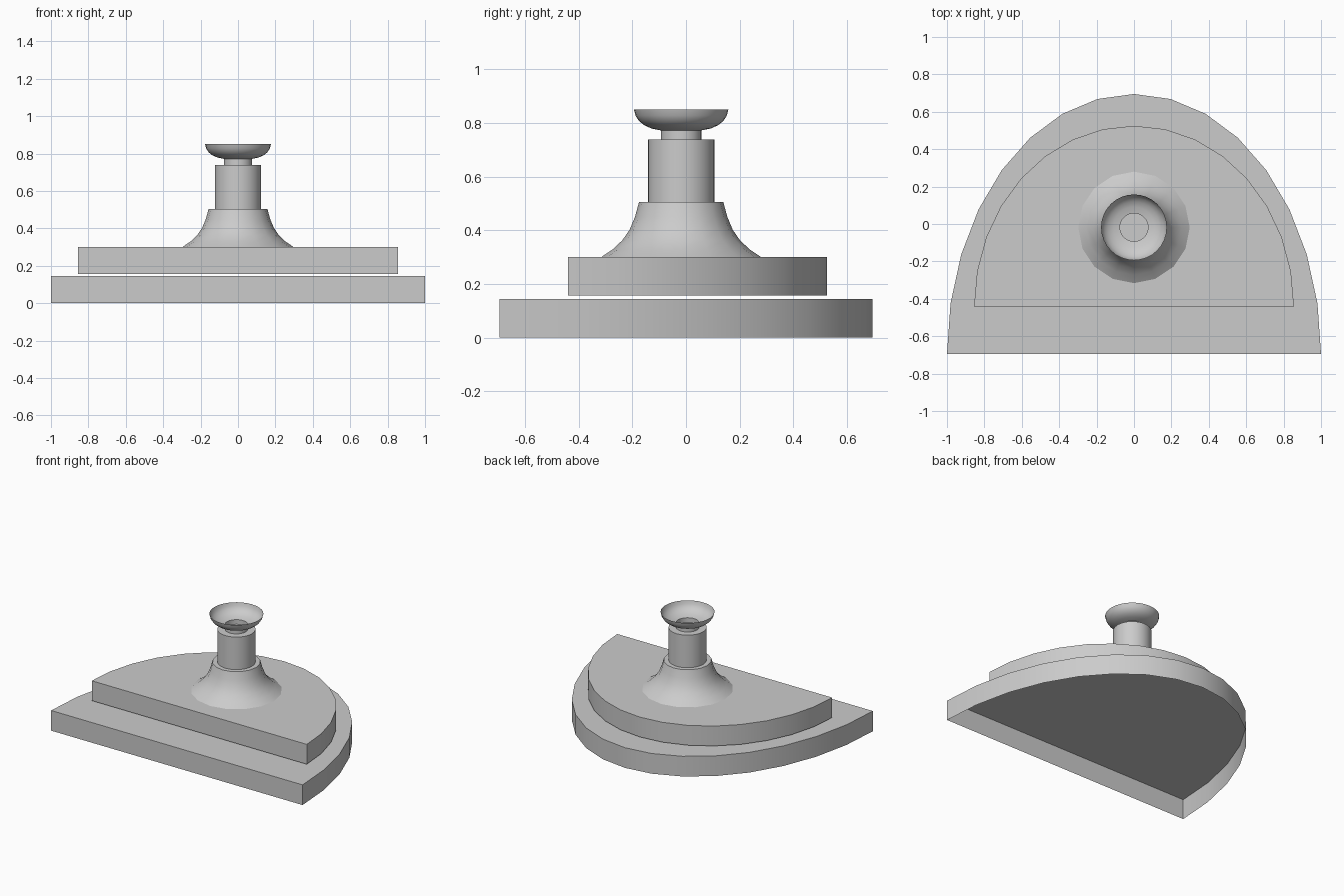
import bpy, bmesh
from math import sin, cos, pi, radians

if "Cube" in bpy.data.objects:
    bpy.data.objects.remove(bpy.data.objects["Cube"])

POST_Y = -0.018


def finish(name, bm):
    bmesh.ops.recalc_face_normals(bm, faces=bm.faces)
    mesh = bpy.data.meshes.new(name)
    bm.to_mesh(mesh)
    bm.free()
    ob = bpy.data.objects.new(name, mesh)
    bpy.context.collection.objects.link(ob)
    bpy.ops.object.select_all(action='DESELECT')
    ob.select_set(True)
    bpy.context.view_layer.objects.active = ob
    bpy.ops.object.shade_smooth_by_angle(angle=radians(30))
    return ob


def half_step(name, rx, y_front, y_back, z0, z1, n=16):
    """Half-ellipse plate with a flat front, open underneath."""
    bm = bmesh.new()
    outline = [(rx * cos(pi * i / n), y_front + (y_back - y_front) * sin(pi * i / n))
               for i in range(n + 1)]
    low = [bm.verts.new((x, y, z0)) for x, y in outline]
    top = [bm.verts.new((x, y, z1)) for x, y in outline]
    for i in range(n + 1):
        j = (i + 1) % (n + 1)
        bm.faces.new((low[i], low[j], top[j], top[i]))
    bm.faces.new(top)
    return finish(name, bm)


def lathe(name, profile, n, cap_top=False):
    """Revolve (radius, z) points around the post axis."""
    bm = bmesh.new()
    rings = [[bm.verts.new((r * cos(2 * pi * i / n), POST_Y + r * sin(2 * pi * i / n), z))
              for i in range(n)] for r, z in profile]
    for a, b in zip(rings, rings[1:]):
        for i in range(n):
            j = (i + 1) % n
            bm.faces.new((a[i], a[j], b[j], b[i]))
    if cap_top:
        bm.faces.new(rings[-1])
    return finish(name, bm)


# Two stacked half-round steps
half_step("lower_step", 1.0, -0.695, 0.695, 0.0, 0.145)
half_step("upper_step", 0.855, -0.44, 0.525, 0.157, 0.30)

# Flared foot of the post
lathe("flared_foot", [(0.298, 0.30), (0.255, 0.329), (0.219, 0.363), (0.192, 0.402),
                      (0.172, 0.45), (0.157, 0.505)], 16, cap_top=True)

# Post and the narrow neck above it
lathe("post", [(0.124, 0.505), (0.124, 0.739)], 32, cap_top=True)
lathe("neck", [(0.075, 0.739), (0.075, 0.772)], 32)

# Thin open bowl
lathe("bowl", [(0.075, 0.772), (0.11, 0.779), (0.137, 0.791), (0.157, 0.807),
               (0.17, 0.827), (0.176, 0.85)], 32)
